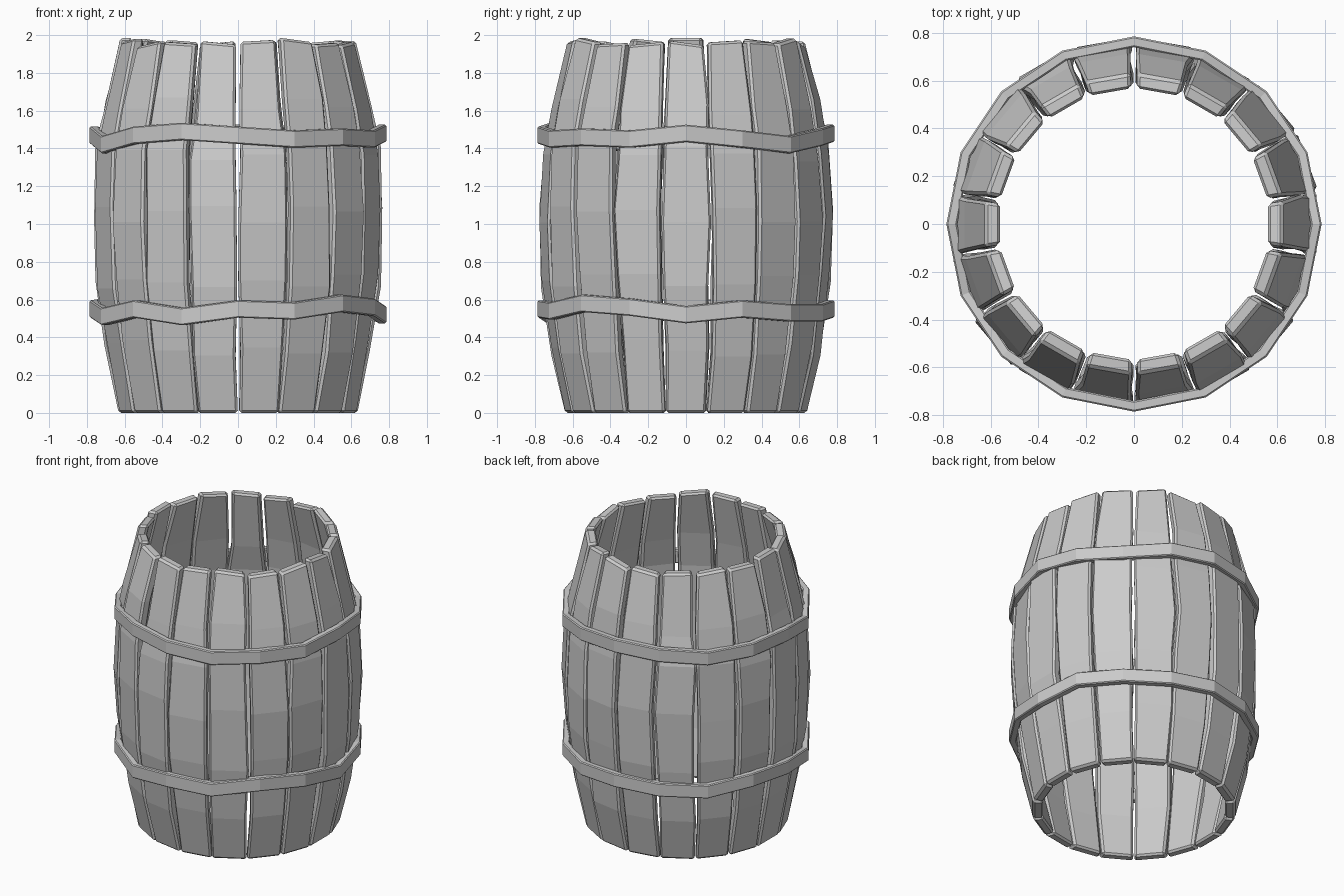
import bpy, bmesh, math, random
from mathutils import Vector

if "Cube" in bpy.data.objects:
    bpy.data.objects.remove(bpy.data.objects["Cube"])

random.seed(4)
N = 18            # staves
THICK = 0.065
# outer profile of a stave: height, distance of the outer face from the axis
PROFILE = [(0.0, 0.632), (0.34, 0.703), (0.70, 0.754), (1.05, 0.767),
           (1.38, 0.752), (1.62, 0.707), (1.965, 0.623)]


def finish(name, bm, bevel):
    bmesh.ops.recalc_face_normals(bm, faces=bm.faces)
    mesh = bpy.data.meshes.new(name)
    bm.to_mesh(mesh)
    bm.free()
    ob = bpy.data.objects.new(name, mesh)
    bpy.context.collection.objects.link(ob)
    mod = ob.modifiers.new("chamfer", 'BEVEL')
    mod.width = bevel
    mod.segments = 1
    mod.limit_method = 'ANGLE'
    mod.angle_limit = math.radians(40)
    return ob


def loft(bm, rings, closed):
    n = len(rings[0])
    pairs = list(zip(rings, rings[1:]))
    if closed:
        pairs.append((rings[-1], rings[0]))
    for a, b in pairs:
        for i in range(n):
            j = (i + 1) % n
            bm.faces.new((a[i], a[j], b[j], b[i]))
    if not closed:
        bm.faces.new(rings[0])
        bm.faces.new(rings[-1])


def stave(index):
    ang = math.radians(index * 360 / N)
    out = Vector((math.cos(ang), math.sin(ang), 0))
    side = Vector((-math.sin(ang), math.cos(ang), 0))
    high = 1.985 if index == N // 2 else 1.965 + random.uniform(-0.012, 0.01)
    tilt = random.uniform(-0.016, 0.016)
    bm = bmesh.new()
    rings = []
    last = len(PROFILE) - 1
    for k, (z, r) in enumerate(PROFILE):
        inner = 0 < k < last
        wob = 0.011 if inner else 0.004
        gap = 0.012 if k == last else 0.004 if k == 0 else 0.009
        r += random.uniform(-0.006, 0.006) if inner else 0
        if inner:
            z += random.uniform(-0.05, 0.05)
        if k == last:
            z = high
        t = math.tan(math.pi / N)
        left = -r * t + gap + random.uniform(-wob, wob)
        right = r * t - gap + random.uniform(-wob, wob)
        shrink = (r - THICK) / r
        dz = tilt if k == last else 0
        ring = []
        for rad, s, d in ((r, left, -dz), (r, right, dz),
                          (r - THICK, right * shrink, dz),
                          (r - THICK, left * shrink, -dz)):
            p = out * rad + side * s
            p.z = z + d
            ring.append(bm.verts.new(p))
        rings.append(ring)
    loft(bm, rings, False)
    return finish(f"stave_{index + 1}", bm, 0.013)


def hoop(name, heights):
    # wavy band; heights run from the front towards +x
    bm = bmesh.new()
    rings = []
    for i, zc in enumerate(heights):
        a = 2 * math.pi * i / len(heights) - math.pi / 2
        ring = []
        for r, h in ((0.785, -0.046), (0.785, 0.046), (0.74, 0.046), (0.74, -0.046)):
            ring.append(bm.verts.new((r * math.cos(a), r * math.sin(a), zc + h)))
        rings.append(ring)
    loft(bm, rings, True)
    return finish(name, bm, 0.006)


# staves
for i in range(N):
    stave(i)

# hoops
hoop("upper_hoop", [1.47, 1.45, 1.46, 1.45, 1.48, 1.45, 1.42, 1.46,
                    1.48, 1.47, 1.45, 1.46, 1.47, 1.42, 1.47, 1.49])
hoop("lower_hoop", [0.55, 0.54, 0.58, 0.56, 0.52, 0.55, 0.53, 0.53,
                    0.55, 0.54, 0.53, 0.56, 0.55, 0.51, 0.55, 0.51])
